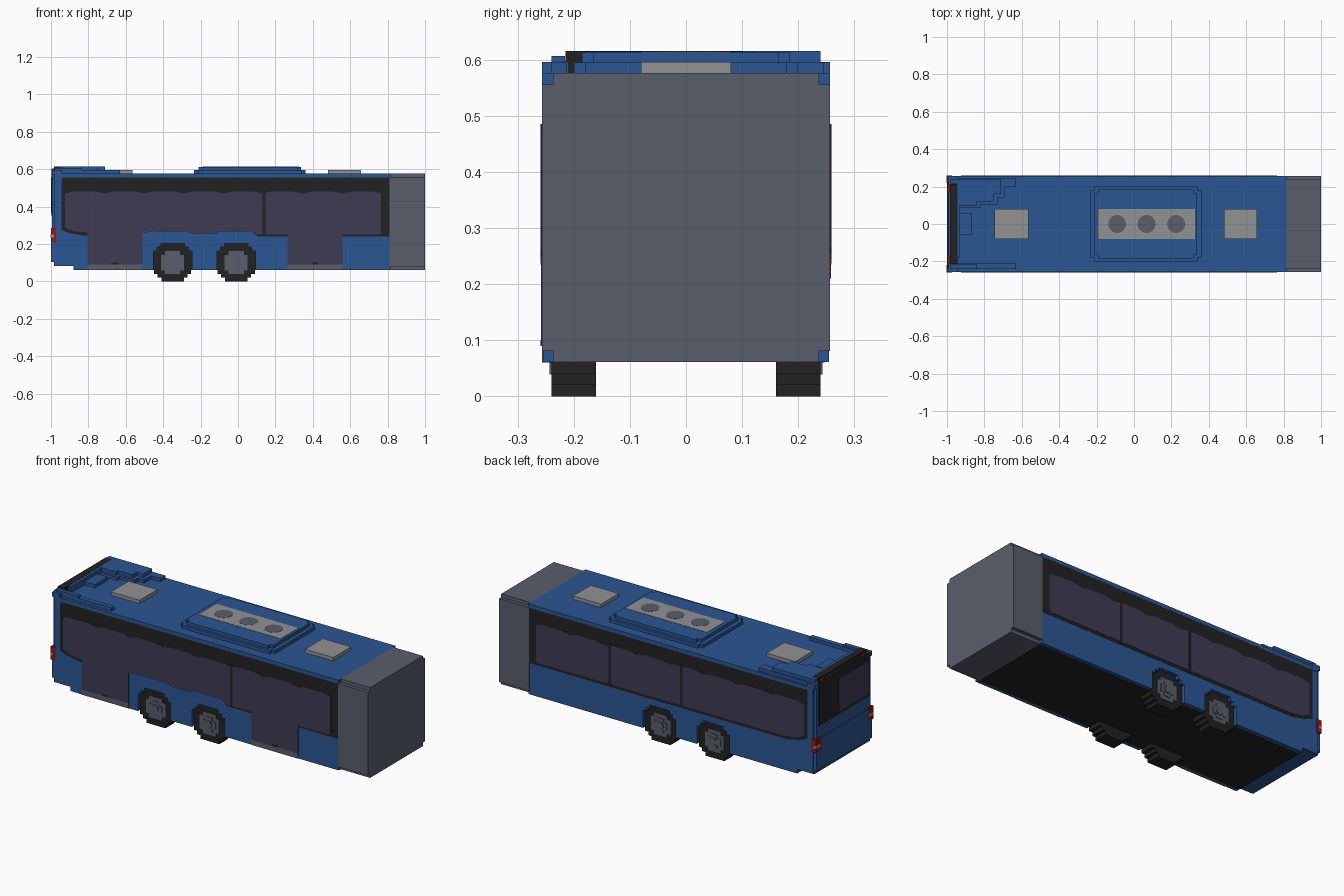
import bpy, bmesh, math
from mathutils import Vector

cube = bpy.data.objects.get("Cube")
if cube:
    bpy.data.objects.remove(cube, do_unlink=True)


def material(name, rgb):
    lin = [((c / 255 + 0.055) / 1.055) ** 2.4 if c > 10 else c / 255 / 12.92 for c in rgb]
    m = bpy.data.materials.new(name)
    m.use_nodes = True
    m.diffuse_color = (*lin, 1)
    bsdf = next(n for n in m.node_tree.nodes if n.type == 'BSDF_PRINCIPLED')
    bsdf.inputs["Base Color"].default_value = (*lin, 1)
    bsdf.inputs["Roughness"].default_value = 0.7
    return m


BLUE = material("body blue", (43, 86, 147))
BLACK = material("trim black", (34, 34, 34))
GLASS = material("tinted glass", (62, 59, 84))
GREY = material("slate grey", (88, 94, 108))
LIGHT = material("light grey", (146, 146, 148))
RED = material("lamp red", (150, 22, 22))


def prism(name, pts, axis, a, b, mat):
    """Extrude a 2D outline along an axis from a to b."""
    place = {'x': lambda p, d: (d, p[0], p[1]),
             'y': lambda p, d: (p[0], d, p[1]),
             'z': lambda p, d: (p[0], p[1], d)}[axis]
    bm = bmesh.new()
    face = bm.faces.new([bm.verts.new(place(p, a)) for p in pts])
    ext = bmesh.ops.extrude_face_region(bm, geom=[face])
    shift = Vector(place((0, 0), b - a))
    for v in ext["geom"]:
        if isinstance(v, bmesh.types.BMVert):
            v.co += shift
    bmesh.ops.recalc_face_normals(bm, faces=bm.faces)
    mesh = bpy.data.meshes.new(name)
    bm.to_mesh(mesh)
    bm.free()
    mesh.materials.append(mat)
    ob = bpy.data.objects.new(name, mesh)
    bpy.context.collection.objects.link(ob)
    return ob


def box(name, x, y, z, mat):
    return prism(name, [(x[0], y[0]), (x[1], y[0]), (x[1], y[1]), (x[0], y[1])],
                 'z', z[0], z[1], mat)


def notched(x0, x1, y0, y1, s):
    """Rectangle with square corner notches."""
    return [(x0 + s, y0), (x1 - s, y0), (x1 - s, y0 + s), (x1, y0 + s), (x1, y1 - s),
            (x1 - s, y1 - s), (x1 - s, y1), (x0 + s, y1), (x0 + s, y1 - s),
            (x0, y1 - s), (x0, y0 + s), (x0 + s, y0 + s)]


def stepped_disc(cx, cz, unit, halves):
    """Blocky disc outline from half widths of its rows, bottom to top."""
    z0 = cz - unit * len(halves) / 2
    right = [(h * unit, z0 + (i + k) * unit) for i, h in enumerate(halves) for k in (0, 1)]
    pts = [(cx + x, z) for x, z in right] + [(cx - x, z) for x, z in reversed(right)]
    return [p for i, p in enumerate(pts) if p != pts[i - 1]]


WHEELS = (-0.35, -0.01)

# Dark core with underside
prism("underbody_core", [(-0.975, 0.088), (-0.88, 0.088), (-0.88, 0.061), (0.812, 0.061),
                         (0.812, 0.56), (-0.975, 0.56)], 'y', -0.236, 0.236, BLACK)

# Side skins with stepped wheel openings
skin = [(-0.98, 0.085), (-0.88, 0.085), (-0.88, 0.061)]
for w in WHEELS:
    arch = [(0.103, 0.061), (0.103, 0.163), (0.083, 0.163), (0.083, 0.183),
            (0.063, 0.183), (0.063, 0.203)]
    skin += [(w - x, z) for x, z in arch] + [(w + x, z) for x, z in reversed(arch)]
skin += [(0.815, 0.061), (0.815, 0.57), (-0.98, 0.57)]

# Scalloped upper edge of the glazing, running right to left
n = 8
step = 1.69 / n
scallops = []
for i in range(n):
    r = 0.765 - i * step
    scallops += [(r, 0.47), (r - 0.05, 0.481), (r - step + 0.05, 0.481)]
scallops.append((-0.925, 0.47))

BAND_TOP = [(0.815, 0.555), (-0.935, 0.555), (-0.945, 0.545)]
door_side_sill = [(-0.945, 0.275), (-0.9, 0.258), (-0.82, 0.245), (-0.51, 0.245),
                  (-0.51, 0.26), (-0.44, 0.268), (-0.27, 0.268), (-0.24, 0.255),
                  (-0.12, 0.255), (-0.1, 0.268), (0.075, 0.268), (0.105, 0.24), (0.815, 0.24)]
plain_sill = [(-0.945, 0.275), (-0.9, 0.258), (-0.82, 0.24), (0.815, 0.24)]
door_glass_sill = [(-0.925, 0.29), (-0.88, 0.268), (-0.805, 0.262), (-0.805, 0.09),
                   (-0.51, 0.09), (-0.51, 0.262), (-0.44, 0.27), (-0.27, 0.27),
                   (-0.24, 0.258), (-0.12, 0.258), (-0.1, 0.27), (0.075, 0.27),
                   (0.105, 0.25), (0.265, 0.25), (0.265, 0.09), (0.56, 0.09),
                   (0.56, 0.25), (0.755, 0.25), (0.765, 0.26)]
plain_glass_sill = [(-0.925, 0.29), (-0.88, 0.268), (-0.8, 0.256), (0.755, 0.256), (0.765, 0.266)]

for side, s, sill, gsill, posts in (
        ("right", -1, door_side_sill, door_glass_sill, (0.138,)),
        ("left", 1, plain_sill, plain_glass_sill, (0.3, -0.15))):
    prism(side + "_side_panel", skin, 'y', s * 0.234, s * 0.255, BLUE)
    prism(side + "_window_band", sill + BAND_TOP, 'y', s * 0.25, s * 0.2565, BLACK)
    prism(side + "_window_glass", gsill + scallops, 'y', s * 0.25, s * 0.258, GLASS)
    for p in posts:
        box(side + "_window_post", (p - 0.008, p + 0.008), sorted((s * 0.25, s * 0.259)),
            (0.245, 0.485), BLACK)

# Door sills and centre catches
for x0, x1 in ((-0.805, -0.51), (0.265, 0.56)):
    box("door_sill", (x0, x1), (-0.257, -0.235), (0.0605, 0.09), GREY)
    mid = (x0 + x1) / 2
    box("door_catch", (mid - 0.018, mid + 0.018), (-0.259, -0.25), (0.09, 0.1), BLACK)
    box("door_seam", (mid - 0.002, mid + 0.002), (-0.2585, -0.25), (0.1, 0.25), GLASS)

# Wheels
for w in WHEELS:
    for s in (-1, 1):
        prism("tyre", stepped_disc(w, 0.1, 0.02, (3, 4, 5, 5, 5, 5, 5, 5, 4, 3)),
              'y', s * 0.16, s * 0.24, BLACK)
        prism("wheel_rim", stepped_disc(w, 0.1, 0.0205, (2, 3, 3, 3, 3, 2)),
              'y', s * 0.2, s * 0.243, GREY)
        prism("wheel_hub", notched(w - 0.04, w + 0.04, 0.06, 0.14, 0.02),
              'y', s * 0.2, s * 0.247, GREY)
        prism("hub_cap", notched(w - 0.02, w + 0.02, 0.08, 0.12, 0.01),
              'y', s * 0.2, s * 0.251, GREY)

# Roof slab and gangway bellows
box("roof", (-0.98, 0.815), (-0.257, 0.257), (0.555, 0.576), BLUE)
prism("gangway", notched(-0.257, 0.257, 0.061, 0.576, 0.02), 'x', 0.81, 1.0, GREY)

# Rear end
box("rear_panel", (-0.994, -0.97), (-0.245, 0.245), (0.105, 0.595), BLUE)
box("rear_bumper", (-1.0, -0.97), (-0.25, 0.25), (0.105, 0.28), BLUE)
box("bumper_lip", (-0.985, -0.88), (-0.25, 0.25), (0.083, 0.11), BLUE)
box("rear_window_frame", (-0.997, -0.99), (-0.235, 0.225), (0.35, 0.597), BLACK)
prism("rear_window_glass", notched(-0.222, 0.05, 0.365, 0.555, 0.012), 'x', -1.0, -0.99, GLASS)
for s in (-1, 1):
    box("tail_lamp", (-1.001, -0.972), sorted((s * 0.21, s * 0.258)), (0.21, 0.285), RED)
    box("tail_lamp_lens", (-1.002, -0.985), sorted((s * 0.22, s * 0.259)), (0.235, 0.25), LIGHT)
    box("rear_corner_cap", (-0.994, -0.945), sorted((s * 0.21, s * 0.257)), (0.57, 0.596), BLUE)
    box("high_brake_lamp", (-0.996, -0.98), sorted((s * 0.17, s * 0.205)), (0.59, 0.605), RED)

# Rear roof fairings
box("rear_roof_bar", (-0.985, -0.945), (-0.215, 0.215), (0.57, 0.615), BLACK)
box("rear_roof_beam", (-0.946, -0.93), (-0.18, 0.24), (0.57, 0.614), BLUE)
prism("left_fairing_base", [(-0.95, 0.085), (-0.82, 0.085), (-0.82, 0.105), (-0.73, 0.105),
                            (-0.73, 0.14), (-0.69, 0.14), (-0.69, 0.2), (-0.63, 0.2),
                            (-0.63, 0.245), (-0.95, 0.245)], 'z', 0.57, 0.595, BLUE)
prism("left_fairing_top", [(-0.95, 0.1), (-0.84, 0.1), (-0.84, 0.12), (-0.75, 0.12),
                           (-0.75, 0.16), (-0.71, 0.16), (-0.71, 0.24), (-0.98, 0.24),
                           (-0.98, 0.216), (-0.95, 0.216)], 'z', 0.59, 0.615, BLUE)
box("right_fairing_base", (-0.95, -0.63), (-0.24, -0.212), (0.57, 0.595), BLUE)
box("right_fairing_top", (-0.98, -0.84), (-0.24, -0.216), (0.59, 0.606), BLUE)
box("rear_roof_box", (-0.945, -0.865), (-0.055, 0.06), (0.57, 0.595), BLUE)

# Roof climate unit with fans
prism("climate_base", notched(-0.235, 0.36, -0.2, 0.2, 0.02), 'z', 0.57, 0.595, BLUE)
prism("climate_top", notched(-0.212, 0.338, -0.185, 0.185, 0.02), 'z', 0.59, 0.613, BLUE)
box("climate_grille", (-0.19, 0.325), (-0.08, 0.08), (0.608, 0.6145), LIGHT)
for cx in (-0.09, 0.067, 0.225):
    ring = [(cx + 0.048 * math.cos(a * math.pi / 12), 0.048 * math.sin(a * math.pi / 12))
            for a in range(24)]
    prism("climate_fan", ring, 'z', 0.61, 0.6155, GREY)

# Roof hatches
for x0, x1 in ((-0.745, -0.565), (0.48, 0.657)):
    box("roof_hatch", (x0, x1), (-0.08, 0.08), (0.57, 0.596), LIGHT)
